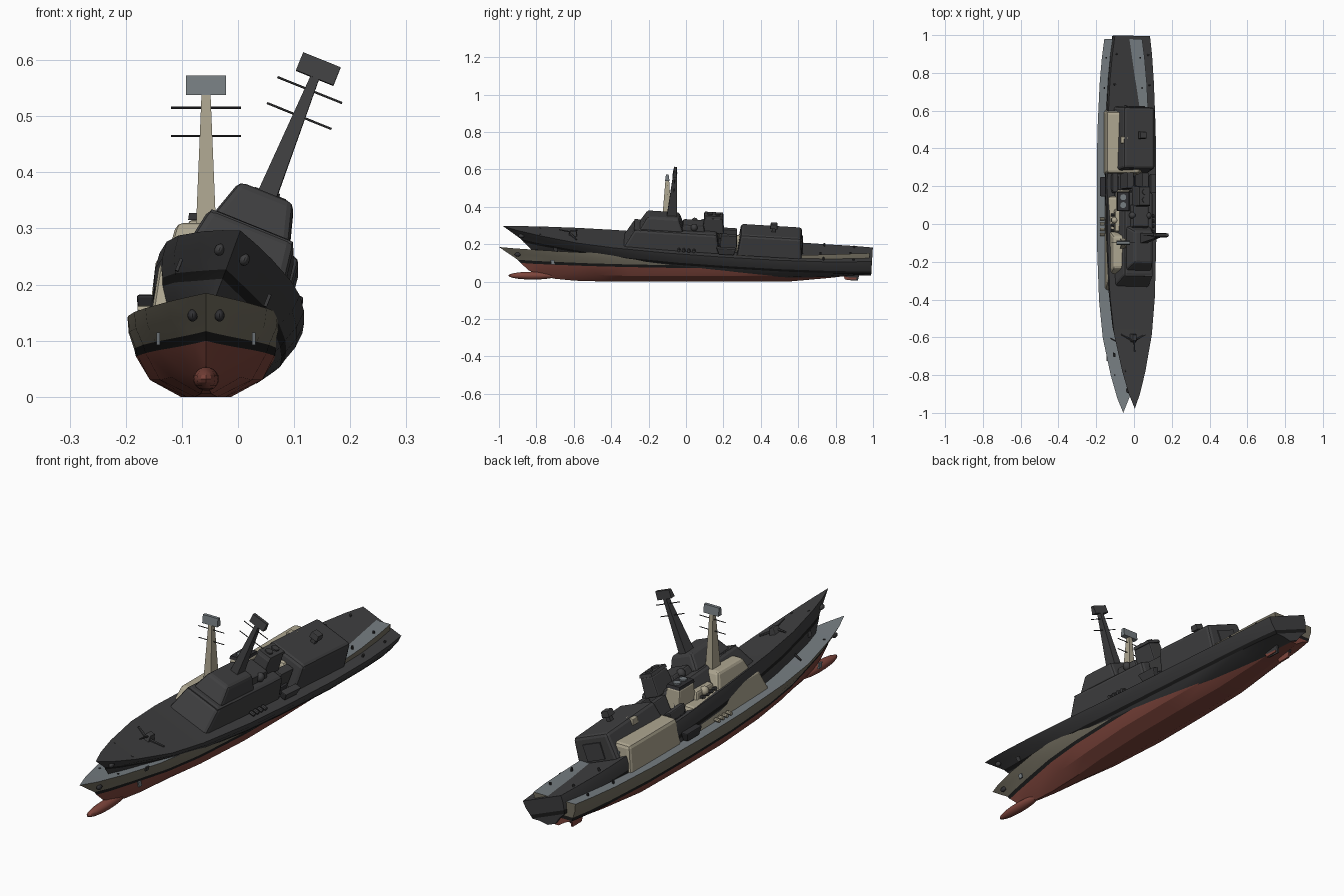
import bpy, bmesh, math
from mathutils import Matrix, Vector

if "Cube" in bpy.data.objects:
    bpy.data.objects.remove(bpy.data.objects["Cube"])


def material(name, r, g, b):
    m = bpy.data.materials.new(name)
    m.diffuse_color = (r, g, b, 1)
    m.use_nodes = True
    m.node_tree.nodes["Principled BSDF"].inputs["Base Color"].default_value = m.diffuse_color
    return m


HULL = material("olive_hull", .17, .155, .115)
CREAM = material("cream_paint", .42, .38, .28)
DECK = material("grey_deck", .18, .205, .22)
RED = material("red_bottom", .21, .06, .045)
BLACK = material("black_band", .012, .012, .012)
GEAR = material("dark_gear", .03, .03, .033)
DARK = material("charcoal", .05, .05, .052)

# Hull stations from bow to stern
T = [0, .04, .1, .2, .3, .45, .6, .75, .88, .95, 1]
W_DECK = [0, .032, .066, .108, .128, .139, .14, .137, .125, .113, .1]
W_BAND = [0, .02, .045, .085, .108, .122, .125, .122, .11, .1, .085]
W_BILGE = [0, .015, .032, .062, .082, .1, .1, .095, .08, .065, .05]
W_FLAT = [0, .005, .01, .02, .035, .045, .045, .04, .03, .025, .02]
Z_DECK = [.185, .178, .17, .158, .151, .144, .141, .141, .144, .149, .152]
Z_BAND = [.1, .095, .09, .083, .078, .073, .072, .072, .074, .075, .075]
Z_BILGE = [.06, .045, .04, .035, .03, .03, .03, .03, .045, .055, .06]
Z_FLAT = [.03, .015, .005, 0, 0, 0, 0, 0, .02, .035, .04]
STERN = .98


class Ship:
    """One vessel, built around its keel and then placed by a matrix."""

    def __init__(self, prefix, matrix, wreck):
        self.prefix, self.matrix, self.wreck = prefix, matrix, wreck

    def paint(self, mat):
        return DARK if self.wreck and mat is not BLACK else mat

    def finish(self, name, bm, mats, smooth=False, bevel=0):
        bmesh.ops.recalc_face_normals(bm, faces=bm.faces[:])
        bm.transform(self.matrix)
        me = bpy.data.meshes.new(self.prefix + name)
        bm.to_mesh(me)
        bm.free()
        ob = bpy.data.objects.new(self.prefix + name, me)
        bpy.context.collection.objects.link(ob)
        for m in mats:
            me.materials.append(self.paint(m))
        if bevel:
            b = ob.modifiers.new("bevel", 'BEVEL')
            b.width, b.segments = bevel, 2
        if smooth:
            bpy.ops.object.select_all(action='DESELECT')
            ob.select_set(True)
            bpy.context.view_layer.objects.active = ob
            bpy.ops.object.shade_smooth_by_angle(angle=math.radians(25))
        return ob

    def block(self, name, x, z0, z1, base, top, mat, bevel=0, cap=None):
        """Tapered box; base and top are (half width, y front, y back)."""
        bm = bmesh.new()
        rings = []
        for z, (w, ya, yb) in ((z0, base), (z1, top)):
            rings.append([bm.verts.new((x + sx * w, y, z))
                          for sx, y in ((-1, ya), (1, ya), (1, yb), (-1, yb))])
        for i in range(4):
            j = (i + 1) % 4
            bm.faces.new((rings[0][i], rings[0][j], rings[1][j], rings[1][i]))
        bm.faces.new(rings[0])
        lid = bm.faces.new(rings[1])
        lid.material_index = 1 if cap else 0
        return self.finish(name, bm, [mat, cap] if cap else [mat], bevel=bevel)

    def rod(self, name, a, b, r0, r1, mat, sides=8):
        a, b = Vector(a), Vector(b)
        turn = (b - a).to_track_quat('Z', 'Y').to_matrix().to_4x4()
        bm = bmesh.new()
        bmesh.ops.create_cone(bm, cap_ends=True, segments=sides, radius1=r0, radius2=r1,
                              depth=(b - a).length,
                              matrix=Matrix.Translation((a + b) / 2) @ turn)
        return self.finish(name, bm, [mat])

    def ball(self, name, centre, size, mat):
        bm = bmesh.new()
        bmesh.ops.create_uvsphere(bm, u_segments=16, v_segments=10, radius=1,
                                  matrix=Matrix.Translation(centre) @ Matrix.Diagonal((*size, 1)))
        return self.finish(name, bm, [mat], smooth=True)

    def hull(self):
        bm = bmesh.new()
        mix = lambda p, q, f: [a + (b - a) * f for a, b in zip(p, q)]
        # Rows from keel to deck: stem position, half widths, heights
        rows = [(-.76, [0] * len(T), Z_FLAT), (-.77, W_FLAT, Z_FLAT),
                (-.84, W_BILGE, Z_BILGE), (-.885, W_BAND, Z_BAND),
                (-.9, mix(W_BAND, W_DECK, .22), mix(Z_BAND, Z_DECK, .2)),
                (-.95, mix(W_BAND, W_DECK, .85), mix(Z_BAND, Z_DECK, .6)),
                (-1, W_DECK, Z_DECK)]
        tone = [1, 1, 1, 2, 0, 0]
        grid = {}
        for s in (1, -1):
            for r, (bow, ws, zs) in enumerate(rows):
                for i, t in enumerate(T):
                    if s < 0 and ws[i] == 0:
                        grid[s, r, i] = grid[1, r, i]
                    else:
                        grid[s, r, i] = bm.verts.new((s * ws[i], bow + (STERN - bow) * t, zs[i]))

        def face(keys, index):
            vs = list(dict.fromkeys(grid[k] for k in keys))
            if len(vs) > 2:
                bm.faces.new(vs).material_index = index

        last, top = len(T) - 1, len(rows) - 1
        for i in range(last):
            for r in range(top):
                for s in (1, -1):
                    face([(s, r, i), (s, r, i + 1), (s, r + 1, i + 1), (s, r + 1, i)], tone[r])
            face([(1, top, i), (1, top, i + 1), (-1, top, i + 1), (-1, top, i)], 3)
        for r in range(top):  # transom
            face([(1, r, last), (1, r + 1, last), (-1, r + 1, last), (-1, r, last)], tone[r])
        self.finish("hull", bm, [HULL, RED, BLACK, DECK], smooth=True)

    def build(self):
        self.hull()
        # Underwater gear
        if not self.wreck:
            self.ball("bow_bulb", (0, -.82, .032), (.023, .13, .021), RED)
        for s in (-1, 1):
            self.block("rudder", s * .035, .012, .06, (.004, .85, .91), (.005, .83, .92), RED)
        # Bridge and deckhouse
        self.block("deckhouse", 0, .13, .243, (.1, -.36, .165), (.082, -.3, .145), CREAM, .014)
        self.block("bridge", 0, .235, .31, (.074, -.275, -.035), (.052, -.235, -.065), CREAM, .012)
        self.block("bridge_ledge", 0, .236, .241, (.078, -.3, -.2), (.078, -.3, -.2), GEAR)
        self.block("radar_house", 0, .235, .275, (.05, -.05, .08), (.044, -.04, .07), CREAM, .008)
        # Mast with yards and a flat antenna
        self.block("mast", 0, .3, .54, (.018, -.13, -.075), (.008, -.11, -.09), CREAM)
        for z in (.465, .515):
            self.rod("mast_yard", (-.062, -.1, z), (.062, -.1, z), .002, .002, GEAR, 6)
        self.block("antenna", 0, .538, .573, (.036, -.112, -.088), (.036, -.107, -.093), DECK)
        # Funnel with two exhausts
        self.block("funnel", 0, .23, .315, (.036, .065, .18), (.031, .07, .17), CREAM, .006)
        self.block("funnel_cap", 0, .315, .328, (.032, .068, .172), (.03, .072, .168), GEAR)
        for y in (.1, .142):
            self.rod("exhaust", (0, y, .325), (0, y, .334), .016, .016, DECK, 12)
        # Boats, launchers, domes and rafts on both sides
        for s in (-1, 1):
            self.block("boat", s * .108, .145, .182, (.012, .16, .24), (.016, .145, .25), GEAR, .005)
            self.block("launcher", s * .043, .135, .232, (.02, .165, .255), (.018, .165, .25), GEAR, .004)
            self.ball("radar_dome", (s * .045, .02, .262), (.018, .018, .02), CREAM)
            for k in range(4):
                y = -.055 + .027 * k
                self.rod("life_raft", (s * .1, y, .155), (s * .122, y, .155), .008, .008, CREAM)
        # Hangar with door and rooftop gun
        self.block("hangar", 0, .13, .252, (.103, .255, .605), (.088, .27, .595), CREAM, .014)
        self.block("hangar_door", 0, .15, .22, (.045, .6, .608), (.045, .595, .603), DECK)
        self.block("roof_mount", .005, .25, .275, (.01, .435, .455), (.01, .435, .455), GEAR)
        self.block("roof_gun", .005, .272, .298, (.02, .425, .465), (.018, .428, .462), CREAM, .003)
        # Foredeck gun and breakwater
        self.block("gun_turret", 0, .15, .185, (.018, -.65, -.6), (.011, -.638, -.608), CREAM, .003)
        self.rod("gun_barrel", (0, -.64, .176), (0, -.7, .185), .004, .003, GEAR)
        for s in (-1, 1):
            self.rod("breakwater", (s * .01, -.635, .166), (s * .068, -.605, .162), .006, .004, GEAR, 6)
            # Bow anchors and deck bollards
            self.ball("anchor", (s * .024, -.9, .145), (.009, .016, .011), GEAR)
            self.block("anchor_fin", s * .085, .092, .115, (.003, -.72, -.7), (.003, -.725, -.705), DECK)
            for y, w in ((-.8, .045), (.72, .1), (.88, .09)):
                self.rod("bollard", (s * w, y, .14), (s * w, y, .172 if y < 0 else .158), .005, .005, GEAR)


upright = Matrix.Translation((-.057, 0, 0))
heeled = (Matrix.Translation((-.065, .01, .064))
          @ Matrix.Rotation(math.radians(-3.5), 4, 'X')
          @ Matrix.Rotation(math.radians(22), 4, 'Y'))
Ship("painted_", upright, False).build()
Ship("wreck_", heeled, True).build()
